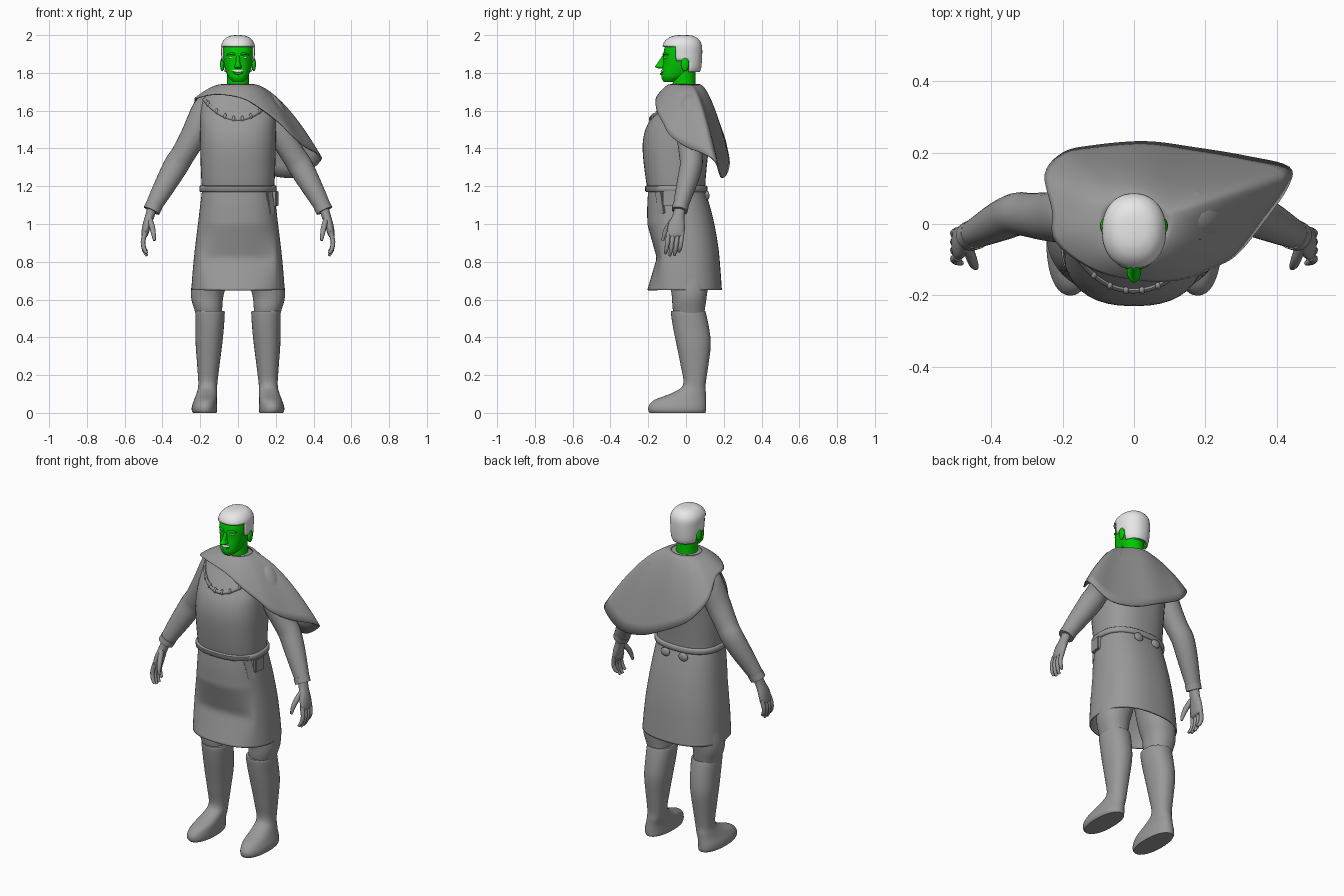
import bpy, bmesh, math
from mathutils import Vector, Matrix
from mathutils.bvhtree import BVHTree

cube = bpy.data.objects.get("Cube")
if cube:
    bpy.data.objects.remove(cube, do_unlink=True)


def material(name, rgb):
    m = bpy.data.materials.new(name)
    m.use_nodes = True
    m.diffuse_color = (*rgb, 1)
    m.node_tree.nodes["Principled BSDF"].inputs["Base Color"].default_value = (*rgb, 1)
    return m


GREY = material("cloth grey", (0.32, 0.32, 0.32))
GREEN = material("skin green", (0.0, 0.6, 0.0))
WHITE = material("hair white", (0.8, 0.8, 0.8))


def spline(rows, steps, closed=False):
    """Smooth Catmull-Rom interpolation of rows of numbers."""
    rows = [tuple(r) for r in rows]
    n, out = len(rows), []
    for i in range(n if closed else n - 1):
        pick = (lambda k: rows[k % n]) if closed else (lambda k: rows[min(max(k, 0), n - 1)])
        a, b, c, d = (pick(i + k) for k in (-1, 0, 1, 2))
        for s in range(steps):
            t = s / steps
            out.append([0.5 * (2 * q + (r - p) * t + (2 * p - 5 * q + 4 * r - w) * t * t
                               + (3 * q - p - 3 * r + w) * t ** 3) for p, q, r, w in zip(a, b, c, d)])
    return out if closed else out + [list(rows[-1])]


def finish(name, bm, mat, mirror=False, thick=0, angle=50):
    bmesh.ops.recalc_face_normals(bm, faces=bm.faces)
    mesh = bpy.data.meshes.new(name)
    bm.to_mesh(mesh)
    bm.free()
    mesh.polygons.foreach_set("use_smooth", [True] * len(mesh.polygons))
    mesh.set_sharp_from_angle(angle=math.radians(angle))
    mesh.materials.append(mat)
    ob = bpy.data.objects.new(name, mesh)
    bpy.context.scene.collection.objects.link(ob)
    if mirror:
        ob.modifiers.new("mirror", 'MIRROR').use_mirror_merge = False
    if thick:
        ob.modifiers.new("thickness", 'SOLIDIFY').thickness = thick
    return ob


def skin(name, loops, mat, cap=True, keep=None, **kw):
    """Bridge a list of closed loops into a surface."""
    bm = bmesh.new()
    rows = [[bm.verts.new(p) for p in loop] for loop in loops]
    n = len(rows[0])
    for lo, hi in zip(rows, rows[1:]):
        for i in range(n):
            bm.faces.new((lo[i], lo[(i + 1) % n], hi[(i + 1) % n], hi[i]))
    if cap:
        bm.faces.new(rows[0])
        bm.faces.new(rows[-1])
    if keep:
        gone = [f for f in bm.faces if not keep(f.calc_center_median())]
        bmesh.ops.delete(bm, geom=gone, context='FACES')
    return finish(name, bm, mat, **kw)


def rings(rows, steps=4, n=40, power=2.2):
    """Level rings from rows of (z, x centre, y front, y back, x radius)."""
    def bend(v):
        return math.copysign(abs(v) ** (2 / power), v)
    angles = [math.tau * i / n for i in range(n)]
    return [[Vector((xc + rx * bend(math.cos(a)), (yf + yb) / 2 + (yb - yf) / 2 * bend(math.sin(a)), z))
             for a in angles] for z, xc, yf, yb, rx in spline(rows, steps)]


def tube(name, rows, mat, steps=4, n=16, side=(0, 1, 0), **kw):
    """Tube along rows of (x, y, z, radius across, radius along side)."""
    rows = spline(rows, steps)
    pts = [Vector(r[:3]) for r in rows]
    loops = []
    for i, r in enumerate(rows):
        t = (pts[min(i + 1, len(pts) - 1)] - pts[max(i - 1, 0)]).normalized()
        u = t.cross(Vector(side)).normalized()
        v = u.cross(t)
        loops.append([pts[i] + u * r[3] * math.cos(a) + v * r[4] * math.sin(a)
                      for a in (math.tau * k / n for k in range(n))])
    return skin(name, loops, mat, **kw)


def ball(name, at, size, mat, mirror=False):
    bm = bmesh.new()
    bmesh.ops.create_uvsphere(bm, u_segments=16, v_segments=10, radius=1,
                              matrix=Matrix.Translation(at) @ Matrix.Diagonal((*size, 1)))
    return finish(name, bm, mat, mirror)


def box(name, at, size, turn, tilt=0):
    bm = bmesh.new()
    place = Matrix.Translation(at) @ Matrix.Rotation(turn, 4, 'Z') @ Matrix.Rotation(tilt, 4, 'Y')
    bmesh.ops.create_cube(bm, size=1, matrix=place @ Matrix.Diagonal((*size, 1)))
    bmesh.ops.bevel(bm, geom=bm.edges[:], offset=0.004, segments=2, affect='EDGES')
    return finish(name, bm, GREY)


# Tunic body
torso = skin("tunic_body", rings([
    (1.17, 0, -.20, .10, .19), (1.25, 0, -.215, .105, .195), (1.4, 0, -.23, .12, .2),
    (1.5, 0, -.215, .13, .2), (1.58, 0, -.17, .13, .2), (1.66, 0, -.115, .11, .185),
    (1.71, 0, -.09, .08, .13), (1.735, 0, -.08, .06, .075)], power=2.4), GREY)

# Skirt, with the front cloth sinking in below the belly
skirt = rings([(1.18, 0, -.2, .1, .19), (1.1, 0, -.205, .125, .2), (1.0, 0, -.205, .15, .212),
               (.87, 0, -.205, .172, .228), (.75, 0, -.205, .183, .24), (.65, 0, -.205, .19, .247)],
              steps=6, n=64, power=2.4)
for p in (p for loop in skirt for p in loop):
    if p.y < -.08 and .65 < p.z < 1.0:
        depth = (1 - p.z) / .18 if p.z > .82 else (p.z - .65) / .17
        p.y += .05 * depth * max(0, 1 - (p.x / .2) ** 4)
skin("skirt", skirt, GREY, cap=False, thick=.008)

# Belt with hanging strap, pouch and back loops
skin("belt", rings([(1.17, 0, -.21, .108, .2), (1.175, 0, -.216, .113, .205),
                    (1.198, 0, -.218, .113, .205), (1.203, 0, -.212, .108, .2)], steps=1, power=2.4), GREY)
box("belt_strap", (.172, -.137, 1.115), (.045, .014, .13), .85, -.2)
box("belt_pouch", (.198, -.085, 1.135), (.022, .07, .08), -.15)
for x in (-.06, .06):
    ball("belt_back_loop", (x, .112, 1.15), (.03, .012, .025), GREY)

# Legs and boots
skin("trouser_legs", rings([
    (.48, .15, -.05, .09, .06), (.55, .158, -.07, .1, .074), (.62, .163, -.075, .11, .086),
    (.72, .145, -.09, .12, .095), (.95, .105, -.1, .11, .1)]), GREY, mirror=True)
skin("boots", rings([
    (0, .176, -.192, .103, .062), (.015, .178, -.2, .106, .067), (.04, .177, -.196, .106, .066),
    (.07, .172, -.165, .105, .06), (.105, .165, -.075, .105, .054), (.15, .16, -.015, .104, .05),
    (.25, .157, -.028, .118, .059), (.36, .154, -.05, .131, .07), (.45, .15, -.068, .122, .075),
    (.53, .148, -.08, .105, .078), (.54, .148, -.076, .1, .073)]), GREY, mirror=True)

# Sleeves and cuffs
tube("sleeves", [(.13, .03, 1.66, .05, .05), (.17, .025, 1.61, .07, .075), (.228, .02, 1.48, .07, .07),
                 (.29, .025, 1.37, .064, .062), (.325, .028, 1.315, .066, .06), (.37, .01, 1.235, .06, .056),
                 (.42, -.015, 1.145, .05, .046), (.455, -.032, 1.08, .041, .038)], GREY, n=24, mirror=True)
tube("cuffs", [(.443, -.028, 1.1, .046, .043), (.458, -.034, 1.07, .045, .042)], GREY, steps=1, mirror=True)

# Hands
tube("palms", [(.452, -.03, 1.09, .026, .03), (.468, -.04, 1.04, .024, .032), (.484, -.05, .99, .022, .045),
               (.494, -.056, .945, .018, .046), (.495, -.056, .93, .01, .04)], GREY, mirror=True)
for i in range(4):
    y, drop = -.092 + .024 * i, (.012, 0, .002, .022)[i]
    tube("fingers", [(.492, y, .955, .013, .012), (.503, y - .006, .905, .012, .012),
                     (.496, y - .012, .86 + drop / 2, .011, .011), (.482, y - .018, .832 + drop, .007, .007)],
         GREY, n=10, mirror=True)
tube("thumbs", [(.468, -.06, 1.03, .014, .016), (.455, -.095, .985, .015, .015),
                (.447, -.115, .945, .012, .012), (.442, -.122, .912, .007, .007)], GREY, n=10, mirror=True)

# Cape, draped from the neck and hanging long over the left arm and back
hem = spline([(-.22, -.05, 1.67), (-.11, -.13, 1.69), (.03, -.16, 1.665), (.14, -.155, 1.6),
              (.23, -.12, 1.53), (.29, -.085, 1.47), (.36, 0, 1.41), (.43, .1, 1.37), (.435, .16, 1.33),
              (.32, .19, 1.25), (.17, .215, 1.26), (.03, .232, 1.32), (-.12, .22, 1.4),
              (-.2, .2, 1.47), (-.25, .14, 1.56), (-.23, .04, 1.65)], 5, closed=True)
cape = []
for s in range(13):
    t = s / 12
    loop = []
    for x, y, z in hem:
        a = math.atan2(y, x)
        neck = Vector((.088 * math.cos(a), .08 * math.sin(a) - .005, 1.74))
        p = neck.lerp(Vector((x, y, z)), t)
        p.z = neck.z + (z - neck.z) * t ** 1.6
        loop.append(p)
    cape.append(loop)
skin("cape", cape, GREY, cap=False, thick=.008)

# Necklace laid on the chest
bm = bmesh.new()
bm.from_mesh(torso.data)
chest = BVHTree.FromBMesh(bm)
bm.free()
chain = []
for i in range(17):
    x = -.18 + .36 * i / 16
    hit = chest.ray_cast(Vector((x, -1, 1.555 + 3.2 * x * x)), Vector((0, 1, 0)))[0]
    if hit:
        chain.append(hit)
tube("necklace", [(*p, .008, .011) for p in chain], GREY, steps=2, n=8, side=(0, 0, 1))
for p in chain[1::2]:
    ball("necklace_knot", p, (.009, .012, .017), GREY)

# Head
skin("neck", rings([(1.68, 0, -.075, .055, .065), (1.75, 0, -.07, .05, .058),
                    (1.82, 0, -.07, .05, .06)], power=2), GREEN)
skin("head", rings([
    (1.752, 0, -.118, -.06, .028), (1.775, 0, -.13, 0, .05), (1.81, 0, -.127, .05, .065),
    (1.85, 0, -.121, .07, .075), (1.9, 0, -.12, .076, .08), (1.95, 0, -.106, .074, .078),
    (1.985, 0, -.07, .04, .045)]), GREEN)
skin("nose", rings([(1.822, 0, -.14, -.1, .012), (1.832, 0, -.164, -.1, .02), (1.85, 0, -.152, -.1, .013),
                    (1.89, 0, -.126, -.1, .009)], n=16, power=2), GREEN)
ball("ears", (.084, -.005, 1.845), (.011, .021, .036), GREEN, True)
ball("eyes", (.035, -.104, 1.882), (.014, .01, .007), WHITE, True)
tube("brows", [(.014, -.12, 1.897, .006, .006), (.035, -.114, 1.902, .006, .006),
               (.058, -.094, 1.896, .004, .004)], GREEN, n=8, mirror=True)
tube("teeth", [(-.032, -.116, 1.814, .003, .003), (0, -.13, 1.808, .004, .008),
               (.032, -.116, 1.814, .003, .003)], WHITE, n=8, side=(0, 0, 1))
tube("lower_lip", [(-.026, -.118, 1.803, .004, .003), (0, -.132, 1.795, .006, .006),
                   (.026, -.118, 1.803, .004, .003)], GREEN, n=8, side=(0, 0, 1))

# Hair, open over the face and ears
skin("hair", rings([
    (1.8, 0, -.1, .07, .07), (1.83, 0, -.115, .081, .084), (1.9, 0, -.124, .086, .089),
    (1.95, 0, -.122, .083, .088), (1.98, 0, -.1, .065, .07), (1.995, 0, -.07, .04, .045),
    (2.0, 0, -.04, .01, .015)]), WHITE, thick=.01,
    keep=lambda c: c.z > 1.805 and (c.z > 1.94 or c.y > -.055) and (c.z > 1.86 or c.y > .015))
